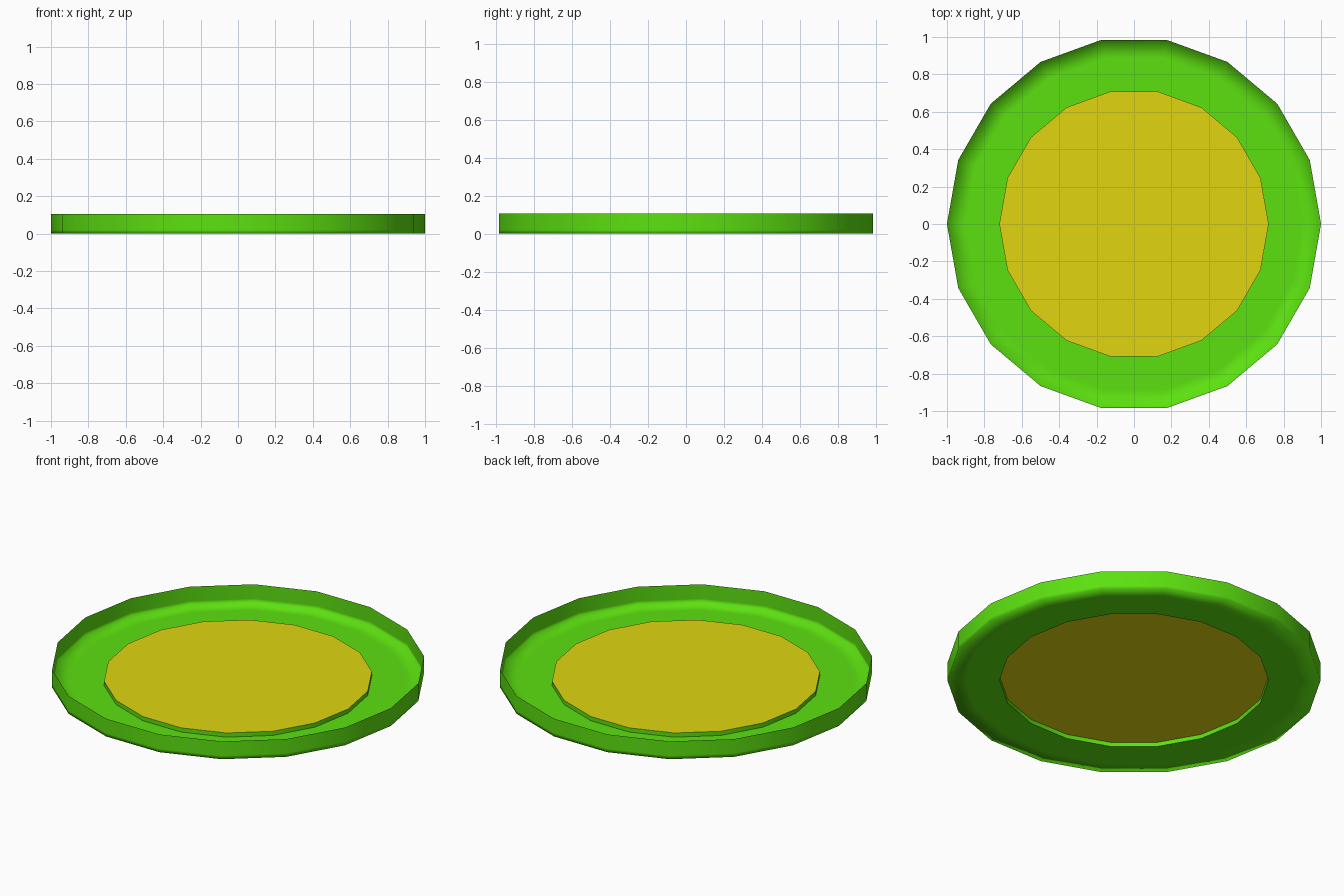
import bpy, bmesh, math

cube = bpy.data.objects.get("Cube")
if cube:
    bpy.data.objects.remove(cube, do_unlink=True)

SIDES = 18


def make_material(name, color):
    mat = bpy.data.materials.new(name)
    mat.use_nodes = True
    mat.diffuse_color = color
    mat.node_tree.nodes["Principled BSDF"].inputs["Base Color"].default_value = color
    return mat


def ring(bm, radius, z):
    step = math.tau / SIDES
    return [bm.verts.new((radius * math.cos(i * step), radius * math.sin(i * step), z))
            for i in range(SIDES)]


def make_object(name, bm, mat):
    mesh = bpy.data.meshes.new(name)
    bm.to_mesh(mesh)
    bm.free()
    mesh.materials.append(mat)
    obj = bpy.data.objects.new(name, mesh)
    bpy.context.collection.objects.link(obj)
    return obj


green = make_material("bright green", (0.107, 0.753, 0.005, 1))
yellow = make_material("mustard yellow", (0.753, 0.672, 0.005, 1))

# Thin tray: upright rim, support loops, flat floor and raised inner step
profile = [(1, 0.105), (1, 0.02), (1, 0), (0.9, 0), (0.72, 0), (0.72, 0.025)]
bm = bmesh.new()
rings = [ring(bm, r, z) for r, z in profile]
for upper, lower in zip(rings, rings[1:]):
    for i in range(SIDES):
        j = (i + 1) % SIDES
        bm.faces.new((upper[i], lower[i], lower[j], upper[j])).smooth = True
# Keep the foot of the inner step crisp
foot = set(rings[4])
for edge in bm.edges:
    if foot.issuperset(edge.verts):
        edge.smooth = False
make_object("tray", bm, green)

# Flat centre disc on top of the step
bm = bmesh.new()
bm.faces.new(ring(bm, 0.72, 0.025))
make_object("centre_disc", bm, yellow)
